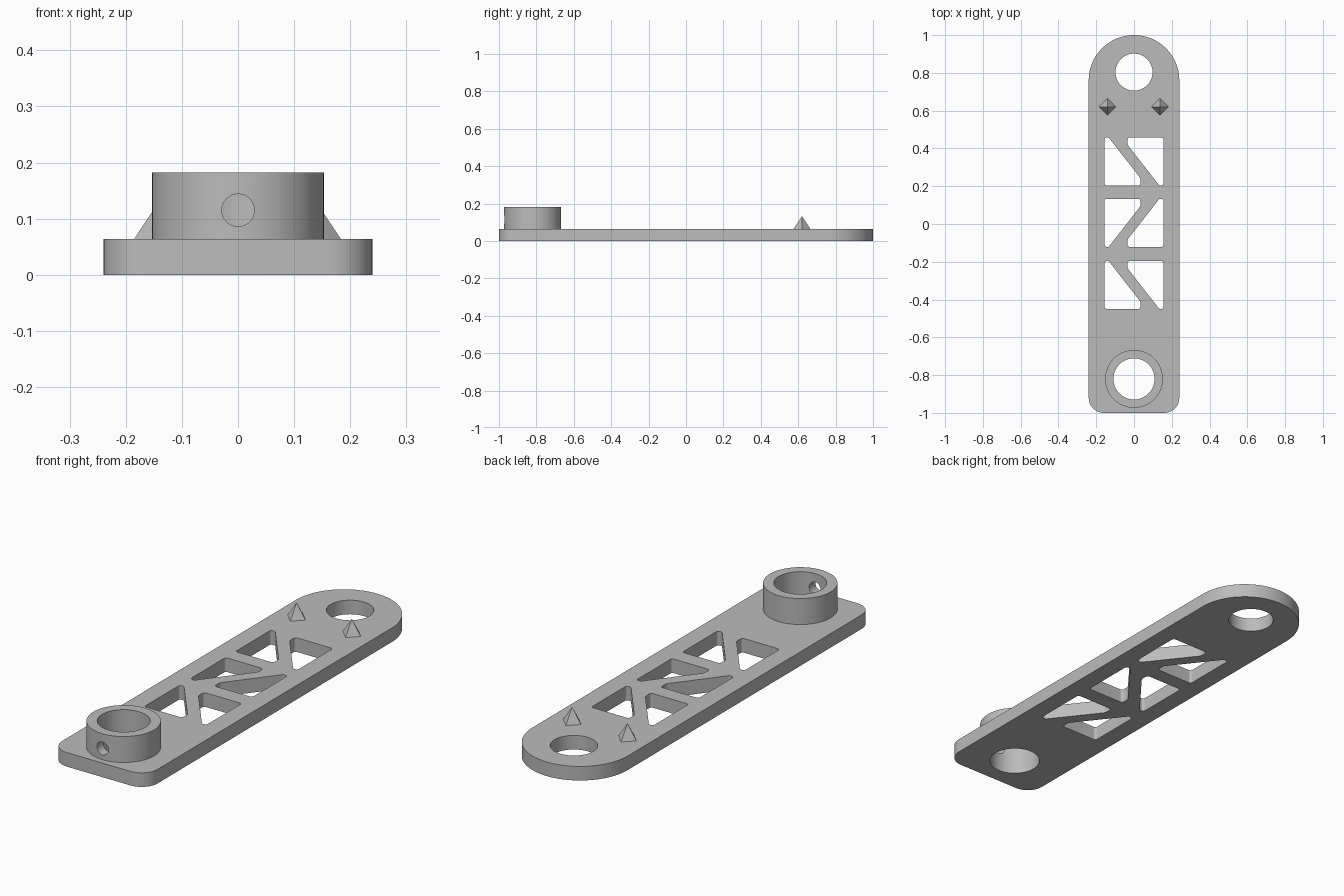
import bpy, bmesh
from math import pi, cos, sin, radians
from mathutils import Vector, Matrix

if "Cube" in bpy.data.objects:
    bpy.data.objects.remove(bpy.data.objects["Cube"], do_unlink=True)

THICK = 0.064   # plate thickness
RING_TOP = 0.182

grey = bpy.data.materials.new("plain grey")
grey.use_nodes = True
colour = (0.5, 0.5, 0.5, 1)
grey.diffuse_color = colour
grey.node_tree.nodes["Principled BSDF"].inputs["Base Color"].default_value = colour


def circle(y, r, n=72):
    return [Vector((r * cos(2 * pi * i / n), y + r * sin(2 * pi * i / n))) for i in range(n)]


def rounded(points, radii, steps=8):
    """Fillet every corner of a polygon with its own radius."""
    out = []
    pts = [Vector(p) for p in points]
    for i, p in enumerate(pts):
        a = (pts[i - 1] - p).normalized()
        b = (pts[(i + 1) % len(pts)] - p).normalized()
        half = a.angle(b) / 2
        centre = p + (a + b).normalized() * radii[i] / sin(half)
        start = p + a * radii[i] * cos(half) / sin(half) - centre
        end = p + b * radii[i] * cos(half) / sin(half) - centre
        sweep = start.angle_signed(end)
        for k in range(steps + 1):
            out.append(centre + Matrix.Rotation(-sweep * k / steps, 2) @ start)
    return out


def add_object(name, mesh):
    obj = bpy.data.objects.new(name, mesh)
    bpy.context.collection.objects.link(obj)
    mesh.materials.clear()
    mesh.materials.append(grey)
    return obj


def extrude_outline(name, loops, z0, z1):
    """Solid from an outer loop and hole loops, filled as a flat curve."""
    curve = bpy.data.curves.new(name, "CURVE")
    curve.dimensions = "2D"
    curve.fill_mode = "BOTH"
    curve.extrude = (z1 - z0) / 2
    for loop in loops:
        spline = curve.splines.new("POLY")
        spline.points.add(len(loop) - 1)
        for point, co in zip(spline.points, loop):
            point.co = (co.x, co.y, 0, 1)
        spline.use_cyclic_u = True
    temp = bpy.data.objects.new("outline", curve)
    mesh = bpy.data.meshes.new_from_object(temp)
    bpy.data.objects.remove(temp)
    bpy.data.curves.remove(curve)
    bm = bmesh.new()
    bm.from_mesh(mesh)
    bmesh.ops.remove_doubles(bm, verts=bm.verts, dist=1e-5)
    bmesh.ops.translate(bm, verts=bm.verts, vec=(0, 0, (z0 + z1) / 2))
    bmesh.ops.recalc_face_normals(bm, faces=bm.faces)
    bm.to_mesh(mesh)
    bm.free()
    return add_object(name, mesh)


def cone(name, segments, r1, r2, depth, matrix):
    mesh = bpy.data.meshes.new(name)
    bm = bmesh.new()
    bmesh.ops.create_cone(bm, cap_ends=True, segments=segments, radius1=r1,
                          radius2=r2, depth=depth, matrix=matrix)
    bm.to_mesh(mesh)
    bm.free()
    return add_object(name, mesh)


def smooth(obj):
    bpy.ops.object.select_all(action="DESELECT")
    obj.select_set(True)
    bpy.context.view_layer.objects.active = obj
    bpy.ops.object.shade_smooth_by_angle(angle=radians(30))


# Plate outline: semicircular back end, small rounded front corners
W = 0.24
corners = rounded([(-W, 0), (-W, -1), (W, -1), (W, 0)], [0.001, 0.08, 0.08, 0.001])
front = [p for p in corners if p.y < -0.5]
back = [Vector((W * cos(pi * i / 40), 1 - W + W * sin(pi * i / 40))) for i in range(41)]
loops = [front + back, circle(0.804, 0.098), circle(-0.82, 0.109)]

# Truss windows: two point-symmetric openings per cell, diagonals alternating
window = [(-0.156, 0.127), (-0.134, 0.127), (0.034, -0.088), (0.034, -0.127), (-0.156, -0.127)]
for y, flip in ((0.331, 1), (0.006, -1), (-0.323, 1)):
    for s in (1, -1):
        loops.append(rounded([(s * px, y + s * flip * py) for px, py in window],
                             [0.012, 0.012, 0.025, 0.012, 0.012]))
plate = extrude_outline("arm_plate", loops, 0, THICK)
smooth(plate)

# Raised socket ring with a screw hole through its front wall
ring = extrude_outline("socket_ring", [circle(-0.82, 0.153), circle(-0.82, 0.109)], THICK, RING_TOP)
cutter = cone("screw_hole_cutter", 32, 0.029, 0.029, 0.2,
              Matrix.Translation((0, -0.95, 0.115)) @ Matrix.Rotation(pi / 2, 4, "X"))
cutter.hide_render = True
cut = ring.modifiers.new("screw_hole", "BOOLEAN")
cut.operation = "DIFFERENCE"
cut.object = cutter
cut.solver = "EXACT"
bpy.context.view_layer.update()
drilled = bpy.data.meshes.new_from_object(ring.evaluated_get(bpy.context.evaluated_depsgraph_get()))
ring.modifiers.clear()
ring.data = drilled
bpy.data.objects.remove(cutter, do_unlink=True)
smooth(ring)

# Pair of four-sided locating spikes
for side, x in (("left", 0.138), ("right", -0.14)):
    height = 0.068
    cone(side + "_spike", 4, 0.045, 0, height,
         Matrix.Translation((x, 0.62, THICK + height / 2)))
